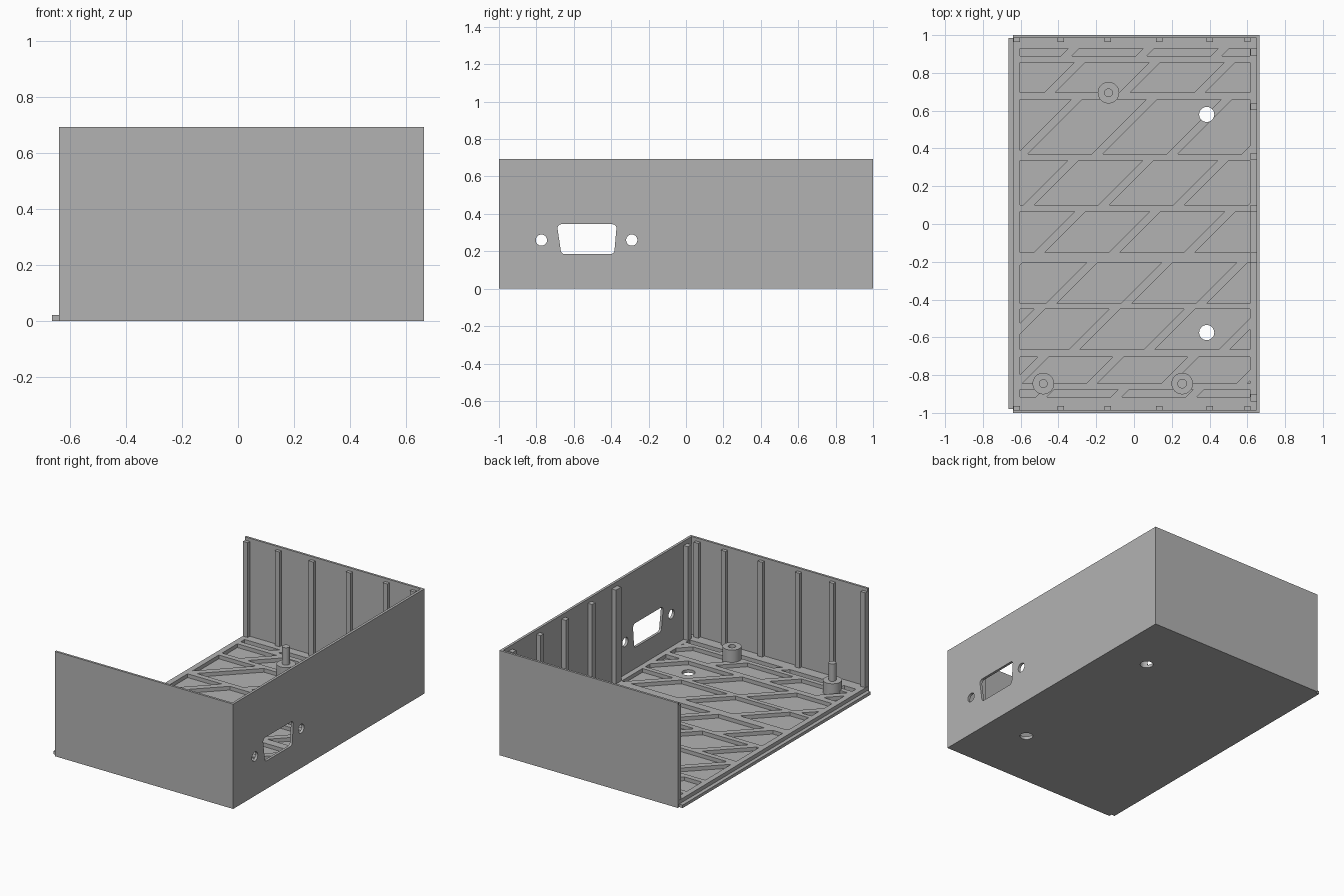
import bpy, bmesh, math

if "Cube" in bpy.data.objects:
    bpy.data.objects.remove(bpy.data.objects["Cube"])

grey = bpy.data.materials.new("grey_plastic")
grey.diffuse_color = (0.45, 0.45, 0.45, 1)
grey.use_nodes = True
grey.node_tree.nodes["Principled BSDF"].inputs["Base Color"].default_value = grey.diffuse_color


def add_object(name, bm):
    bmesh.ops.recalc_face_normals(bm, faces=bm.faces[:])
    me = bpy.data.meshes.new(name)
    bm.to_mesh(me)
    bm.free()
    me.materials.append(grey)
    ob = bpy.data.objects.new(name, me)
    bpy.context.collection.objects.link(ob)
    return ob


def add_prism(bm, pts, offset):
    """Extrude a closed 3D outline by an offset."""
    f = bm.faces.new([bm.verts.new(p) for p in pts])
    r = bmesh.ops.extrude_face_region(bm, geom=[f])
    bmesh.ops.translate(bm, vec=offset, verts=[v for v in r["geom"] if isinstance(v, bmesh.types.BMVert)])


def add_box(bm, x0, x1, y0, y1, z0, z1):
    add_prism(bm, [(x0, y0, z0), (x1, y0, z0), (x1, y1, z0), (x0, y1, z0)], (0, 0, z1 - z0))


def box(name, *dims):
    bm = bmesh.new()
    add_box(bm, *dims)
    return add_object(name, bm)


def circle(cx, cy, r, n=32):
    return [(cx + r * math.cos(i * math.tau / n), cy + r * math.sin(i * math.tau / n)) for i in range(n)]


def cylinder(name, cx, cy, r, z0, z1):
    bm = bmesh.new()
    add_prism(bm, [(x, y, z0) for x, y in circle(cx, cy, r)], (0, 0, z1 - z0))
    return add_object(name, bm)


def cut(ob, bm):
    """Subtract a bmesh from an object and discard the cutter."""
    cutter = add_object("cutter", bm)
    cutter.hide_render = True
    mod = ob.modifiers.new("cut", "BOOLEAN")
    mod.operation, mod.solver, mod.object = "DIFFERENCE", "EXACT", cutter
    bpy.context.view_layer.objects.active = ob
    bpy.ops.object.modifier_apply(modifier=mod.name)
    bpy.data.objects.remove(cutter)


def smooth(ob):
    bpy.ops.object.select_all(action="DESELECT")
    ob.select_set(True)
    bpy.context.view_layer.objects.active = ob
    bpy.ops.object.shade_smooth_by_angle(angle=math.radians(30))


def clip_x(pts, limit, sign):
    """Keep the part of a 2D polygon where sign * x <= sign * limit."""
    out = []
    for (ax, ay), (bx, by) in zip(pts, pts[1:] + pts[:1]):
        a_in, b_in = sign * ax < sign * limit, sign * bx < sign * limit
        if a_in:
            out.append((ax, ay))
        if a_in != b_in:
            t = (limit - ax) / (bx - ax)
            out.append((limit, ay + t * (by - ay)))
    return out


H, FLOOR, BASE = 0.693, 0.045, 0.02

# Floor plate with diagonal lattice pockets: (top y, bottom y, x of one rib at the top)
floor = box("floor", -0.64, 0.648, -0.985, 0.985, 0, FLOOR)
rows = [(0.93, 0.89, -0.347), (0.855, 0.695, -0.315), (0.66, 0.37, -0.33),
        (0.335, 0.10, -0.352), (0.065, -0.15, -0.315), (-0.205, -0.42, -0.251),
        (-0.45, -0.665, -0.13), (-0.705, -0.845, -0.114), (-0.875, -0.915, -0.082)]
PERIOD, RIB = 0.397, 0.058
pockets = bmesh.new()
for top, bottom, x in rows:
    d = top - bottom
    for k in range(-4, 5):
        a, b = x + RIB + k * PERIOD, x + (k + 1) * PERIOD
        poly = [(a, top), (a - d, bottom), (b - d, bottom), (b, top)]
        poly = clip_x(poly, -0.603, -1)
        poly = clip_x(poly, 0.613, 1) if poly else poly
        if len(poly) > 2:
            add_prism(pockets, [(px, py, BASE) for px, py in poly], (0, 0, 0.1))
cut(floor, pockets)

# Mounting holes through the floor
holes = bmesh.new()
for y in (0.58, -0.575):
    add_prism(holes, [(px, py, -0.1) for px, py in circle(0.385, y, 0.04)], (0, 0, 0.3))
cut(floor, holes)

# Outer walls and the lip along the open side
box("front_wall", -0.64, 0.665, -1, -0.985, 0, H)
box("back_wall", -0.64, 0.665, 0.985, 1, 0, H)
box("floor_lip", -0.665, -0.64, -0.98, 0.985, 0, BASE)
right_wall = box("right_wall", 0.648, 0.665, -0.985, 0.985, 0, H)

# Connector opening with rounded corners and its two screw holes
opening = bmesh.new()
corners = [(-0.687, 0.345), (-0.67, 0.185), (-0.382, 0.185), (-0.372, 0.345)]
R, outline = 0.022, []
for i, (cy, cz) in enumerate(corners):
    my = cy + (R if i < 2 else -R)
    mz = cz + (R if i in (1, 2) else -R)
    for s in range(6):
        ang = math.radians(90 + 90 * i + 18 * s)
        outline.append((my + R * math.cos(ang), mz + R * math.sin(ang)))
for shape in (outline, circle(-0.773, 0.26, 0.03), circle(-0.29, 0.26, 0.03)):
    add_prism(opening, [(0.6, py, pz) for py, pz in shape], (0.1, 0, 0))
cut(right_wall, opening)

# Vertical stiffeners on the front and back walls
RIB_TOP = 0.672
for name, s in (("front_stiffeners", -1), ("back_stiffeners", 1)):
    bm = bmesh.new()
    for x in (-0.62, -0.388, -0.14, 0.133, 0.402, 0.601):
        y0, y1 = sorted((s * 0.963, s * 0.985))
        add_box(bm, x - 0.017, x + 0.017, y0, y1, 0.03, RIB_TOP)
    add_object(name, bm)

# Vertical stiffeners on the right wall
bm = bmesh.new()
for y, w in ((0.91, 0.038), (0.621, 0.036), (0.357, 0.036), (0.082, 0.036),
             (-0.178, 0.056), (-0.92, 0.038)):
    add_box(bm, 0.617, 0.648, y - w / 2, y + w / 2, 0.03, 0.665)
add_object("right_stiffeners", bm)

# Support bosses: two carry locating pins, one has a screw hole
for name, x, y in (("back", -0.135, 0.695), ("front_left", -0.48, -0.845)):
    smooth(cylinder(name + "_boss", x, y, 0.057, 0.01, 0.1))
    smooth(cylinder(name + "_pin", x, y, 0.023, 0.09, 0.215))
boss = cylinder("screw_boss", 0.255, -0.845, 0.057, 0.01, 0.126)
bore = bmesh.new()
add_prism(bore, [(px, py, 0.04) for px, py in circle(0.255, -0.845, 0.023)], (0, 0, 0.2))
cut(boss, bore)
smooth(boss)
